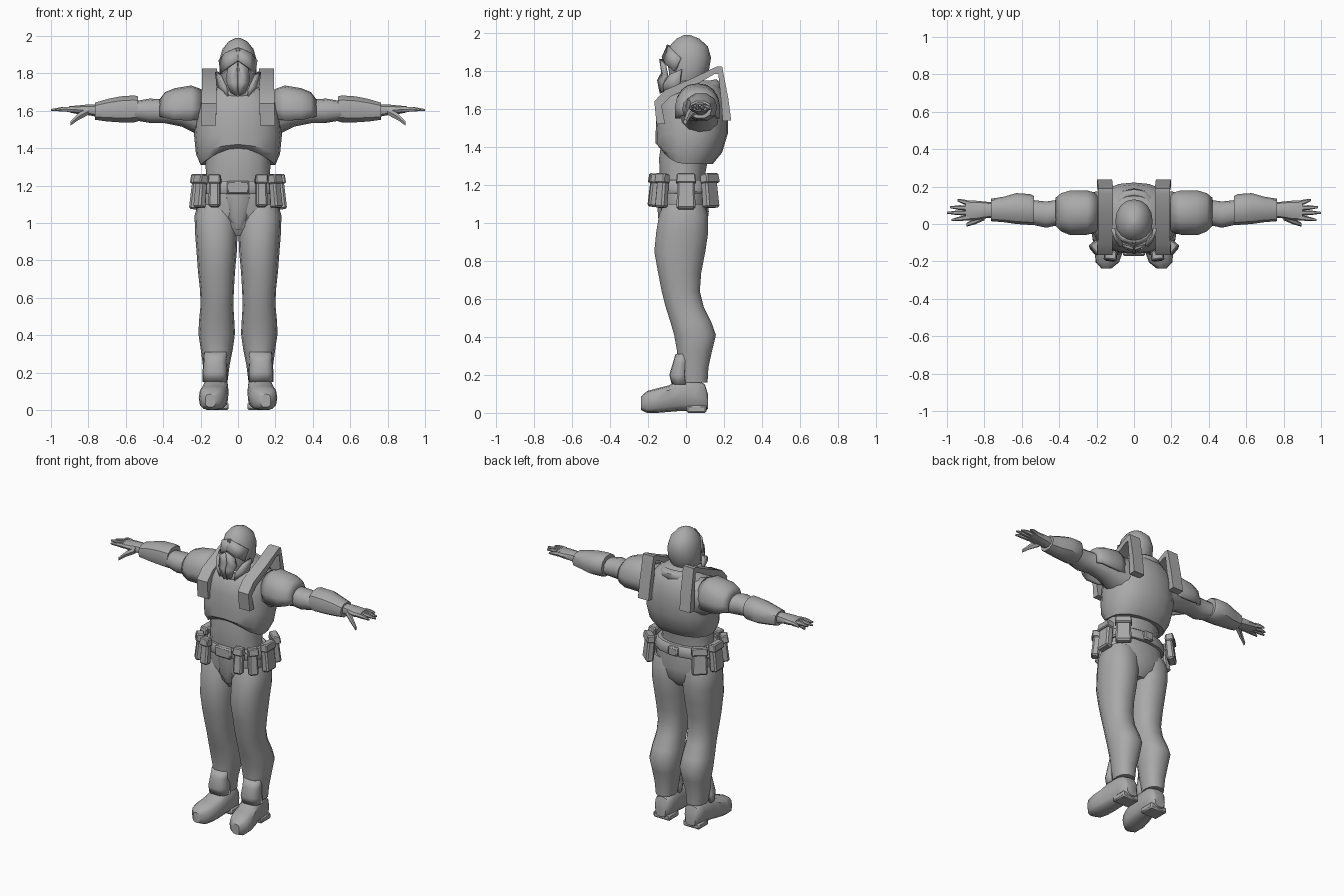
import bpy, bmesh, math
from mathutils import Vector, Matrix

grey = bpy.data.materials.new("plain_grey")
grey.diffuse_color = (0.4, 0.4, 0.4, 1)


def finish(name, bm, mirror=False, solid=0, angle=40):
    """Turn a bmesh into a named, shaded object."""
    bmesh.ops.recalc_face_normals(bm, faces=bm.faces)
    me = bpy.data.meshes.new(name)
    bm.to_mesh(me)
    bm.free()
    me.materials.append(grey)
    ob = bpy.data.objects.new(name, me)
    bpy.context.collection.objects.link(ob)
    bpy.ops.object.select_all(action='DESELECT')
    ob.select_set(True)
    bpy.context.view_layer.objects.active = ob
    bpy.ops.object.shade_smooth_by_angle(angle=math.radians(angle))
    if solid:
        m = ob.modifiers.new("thickness", 'SOLIDIFY')
        m.thickness = solid
        m.offset = -1
    if mirror:
        ob.modifiers.new("mirror", 'MIRROR')
    return ob


def loft(name, axis, rings, n=12, p=2.3, arc=None, cap=True, warp=None, **kw):
    """Skin rings (position, u_min, u_max, v_min, v_max) along an axis."""
    bm = bmesh.new()
    a0, a1 = arc or (0, 360)
    count = n + 1 if arc else n
    rows = []
    for d, u0, u1, v0, v1 in rings:
        row = []
        for i in range(count):
            t = math.radians(a0 + (a1 - a0) * i / n)
            c, s = math.cos(t), math.sin(t)
            u = (u0 + u1) / 2 + (u1 - u0) / 2 * math.copysign(abs(c) ** (2 / p), c)
            v = (v0 + v1) / 2 + (v1 - v0) / 2 * math.copysign(abs(s) ** (2 / p), s)
            co = {'x': (d, u, v), 'y': (u, d, v), 'z': (u, v, d)}[axis]
            row.append(bm.verts.new(warp(*co) if warp else co))
        rows.append(row)
    for a, b in zip(rows, rows[1:]):
        for i in range(n):
            j = (i + 1) % count
            bm.faces.new((a[i], a[j], b[j], b[i]))
    if cap and not arc:
        bm.faces.new(rows[0])
        bm.faces.new(rows[-1])
    return finish(name, bm, **kw)


def box(name, loc, size, turn=0, taper=1.0, tilt=0, bevel=0.01, **kw):
    """Bevelled box with a narrower top, turned about z."""
    bm = bmesh.new()
    bmesh.ops.create_cube(bm, size=1)
    for v in bm.verts:
        k = taper if v.co.z > 0 else 1
        v.co = Vector((v.co.x * size[0] * k, v.co.y * size[1] * k, v.co.z * size[2]))
    bmesh.ops.bevel(bm, geom=bm.edges[:], offset=bevel, segments=1, affect='EDGES')
    bm.transform(Matrix.Translation(loc) @ Matrix.Rotation(math.radians(turn), 4, 'Z')
                 @ Matrix.Rotation(math.radians(tilt), 4, 'X'))
    return finish(name, bm, **kw)


def plate(name, quads, solid=0.015):
    """Mirrored thin plate from a few corner quads."""
    bm = bmesh.new()
    for q in quads:
        bm.faces.new([bm.verts.new(c) for c in q])
    bmesh.ops.remove_doubles(bm, verts=bm.verts, dist=0.0005)
    return finish(name, bm, mirror=True, solid=solid, angle=25)


# Torso: abdomen and breastplate with an arched front hem
loft("abdomen", 'z', [(1.14, -.19, .19, -.13, .10), (1.24, -.17, .17, -.14, .10),
                      (1.34, -.175, .175, -.145, .12), (1.44, -.18, .18, -.13, .14)], n=14)


def hem(x, y, z):
    if z < 1.4 and y < 0:
        z += (0.09 if z < 1.33 else 0.05) * max(0, 1 - (x / .2) ** 2)
    return x, y, z


loft("breastplate", 'z', [(1.31, -.20, .20, -.135, .14), (1.37, -.225, .225, -.16, .19),
                          (1.47, -.235, .235, -.16, .22), (1.58, -.225, .225, -.155, .222),
                          (1.66, -.205, .205, -.135, .21), (1.72, -.15, .15, -.09, .18),
                          (1.75, -.10, .10, -.05, .15)], n=20, warp=hem)
loft("collar", 'z', [(1.66, -.14, .14, -.12, .19), (1.70, -.125, .125, -.125, .185),
                     (1.725, -.105, .105, -.115, .16)], n=16, cap=False, solid=.02,
     warp=lambda x, y, z: (x, y, z + max(0, y) * .2))
loft("neck", 'z', [(1.64, -.08, .08, -.06, .1), (1.76, -.07, .07, -.07, .07)])

# Arched shoulder straps
path = [(-.155, 1.52), (-.167, 1.64), (-.11, 1.70), (.04, 1.765),
        (.165, 1.825), (.19, 1.825), (.222, 1.66), (.238, 1.54)]
bm = bmesh.new()
sections = []
for y, z in path:
    inward = (Vector((.04, 1.52)) - Vector((y, z))).normalized() * .045
    corners = [(y, z), (y + inward.x, z + inward.y)]
    lean = (z - 1.5) * .02
    sections.append([bm.verts.new((x - lean, *c)) for x, c in
                     ((.118, corners[0]), (.198, corners[0]), (.198, corners[1]), (.118, corners[1]))])
for a, b in zip(sections, sections[1:]):
    for i in range(4):
        bm.faces.new((a[i], a[(i + 1) % 4], b[(i + 1) % 4], b[i]))
bm.faces.new(sections[0])
bm.faces.new(sections[-1])
finish("shoulder_straps", bm, mirror=True, angle=30)

# Helmet with brow, pointed mask and cheek guards
loft("helmet", 'z', [(1.69, -.06, .06, -.07, .05), (1.74, -.088, .088, -.09, .09),
                     (1.80, -.10, .10, -.09, .12), (1.87, -.10, .10, -.105, .132),
                     (1.93, -.083, .083, -.088, .115), (1.97, -.05, .05, -.05, .07),
                     (1.99, -.01, .01, -.01, .02)], n=16, p=2.1)
plate("brow", [((0, -.098, 1.94), (0, -.128, 1.875), (.06, -.108, 1.835), (.07, -.075, 1.91)),
               ((.07, -.075, 1.91), (.06, -.108, 1.835), (.095, -.065, 1.80), (.104, -.03, 1.87))], .02)
plate("face_mask", [((0, -.122, 1.865), (0, -.112, 1.79), (.058, -.092, 1.77), (.05, -.104, 1.83)),
                    ((0, -.112, 1.79), (0, -.135, 1.75), (.05, -.108, 1.745), (.058, -.092, 1.77)),
                    ((0, -.135, 1.75), (0, -.122, 1.685), (.03, -.105, 1.70), (.05, -.108, 1.745))], .02)
plate("cheek_guards", [((.105, -.02, 1.81), (.085, -.08, 1.785), (.062, -.115, 1.735), (.095, -.03, 1.73)),
                       ((.095, -.03, 1.73), (.062, -.115, 1.735), (.04, -.11, 1.685), (.07, -.03, 1.68))], .02)
box("crest_light", (0, -.094, 1.925), (.022, .02, .025), bevel=.004)

# Arms, shoulder pads and bracers
loft("sleeves", 'x', [(.14, -.05, .18, 1.45, 1.71), (.23, -.03, .17, 1.48, 1.70),
                      (.30, -.015, .16, 1.515, 1.685), (.40, -.005, .13, 1.535, 1.66),
                      (.47, -.02, .12, 1.535, 1.665), (.56, 0, .13, 1.55, 1.65)], mirror=True)
loft("shoulder_pads", 'x', [(.195, -.04, .165, 1.47, 1.715), (.25, -.058, .18, 1.45, 1.735),
                            (.34, -.06, .18, 1.46, 1.72), (.39, -.04, .165, 1.49, 1.70),
                            (.42, -.01, .14, 1.52, 1.66)], n=10, arc=(-15, 195), solid=.02, mirror=True)
loft("bracers", 'x', [(.535, -.005, .15, 1.54, 1.68), (.555, -.005, .16, 1.535, 1.685),
                      (.63, 0, .165, 1.535, 1.68), (.70, .01, .145, 1.54, 1.665),
                      (.765, .015, .135, 1.55, 1.645)], n=10, mirror=True)

# Hands with four fingers and a thumb
loft("palms", 'x', [(.75, .035, .115, 1.565, 1.635), (.80, .03, .12, 1.575, 1.635),
                    (.85, .02, .125, 1.58, 1.63), (.90, .02, .125, 1.59, 1.625)], n=10, mirror=True)
for label, y, tip_y, tip in (("index", .035, .022, .975), ("middle", .06, .06, 1.0),
                             ("ring", .085, .09, .985), ("little", .11, .128, .945)):
    loft(label + "_fingers", 'x', [(.88, y - .014, y + .014, 1.59, 1.624),
                                   ((.88 + tip) / 2, (y + tip_y) / 2 - .013, (y + tip_y) / 2 + .013, 1.595, 1.622),
                                   (tip, tip_y - .005, tip_y + .005, 1.598, 1.61)], n=6, mirror=True)
loft("thumbs", 'x', [(.80, .02, .07, 1.575, 1.62), (.85, -.002, .032, 1.55, 1.592),
                     (.895, -.014, .006, 1.52, 1.545)], n=6, mirror=True)

# Pelvis, belt and front guard
loft("pelvis", 'z', [(.93, -.07, .07, -.09, .07), (.98, -.15, .15, -.125, .11),
                     (1.06, -.215, .215, -.14, .12), (1.18, -.195, .195, -.135, .11)], n=16)
loft("belt", 'z', [(1.155, -.208, .208, -.15, .13), (1.165, -.214, .214, -.156, .136),
                   (1.215, -.205, .205, -.156, .13), (1.225, -.195, .195, -.15, .12)], n=18)
loft("groin_guard", 'z', [(.965, -.025, .025, -.125, -.04), (1.03, -.06, .06, -.15, -.04),
                          (1.16, -.075, .075, -.155, -.04)], n=10)
box("front_buckle", (0, -.155, 1.19), (.12, .03, .07), bevel=.008)
box("back_buckle", (0, .135, 1.19), (.07, .03, .06), bevel=.008)

# Belt pouches, each with a lid
for label, x, y, w, h, turn in (("front", .125, -.168, .062, .16, 8), ("hip_front", .2, -.125, .062, .17, 50),
                                ("hip", .228, 0, .10, .185, 90), ("hip_back", .19, .125, .10, .17, 140)):
    box(label + "_pouches", (x, y, 1.165), (w, .05, h), turn, .9, -6, mirror=True, angle=25)
    box(label + "_pouch_lids", (x, y, 1.235), (w + .008, .054, .05), turn, .9, -6, bevel=.006,
        mirror=True, angle=25)

# Trouser legs
loft("legs", 'z', [(.16, .055, .178, -.03, .115), (.24, .045, .188, -.045, .12),
                   (.33, .027, .20, -.05, .14), (.41, .016, .212, -.065, .16),
                   (.48, .02, .208, -.085, .135), (.56, .025, .20, -.11, .095),
                   (.64, .022, .203, -.13, .075), (.74, .016, .214, -.15, .083),
                   (.85, .006, .222, -.17, .105), (.95, .002, .23, -.16, .12),
                   (1.04, .002, .232, -.145, .118), (1.10, .01, .215, -.12, .10)], n=14, mirror=True)

# Shin guards and boots
loft("shin_guards", 'z', [(.15, .055, .19, -.075, .07), (.20, .055, .19, -.088, .07),
                          (.26, .06, .185, -.07, .06), (.31, .055, .182, -.055, .06)],
     n=8, p=2.8, arc=(180, 360), solid=.02, mirror=True)
loft("boots", 'y', [(-.237, .12, .175, .015, .085), (-.205, .08, .205, 0, .115),
                    (-.15, .06, .21, 0, .13), (-.09, .052, .20, .005, .145),
                    (-.03, .05, .185, .01, .18), (.05, .05, .175, .01, .18),
                    (.10, .06, .165, .01, .15), (.115, .075, .15, .02, .10)], n=12, p=3, mirror=True)
box("heels", (.112, .055, .02), (.125, .105, .04), bevel=.008, mirror=True)
